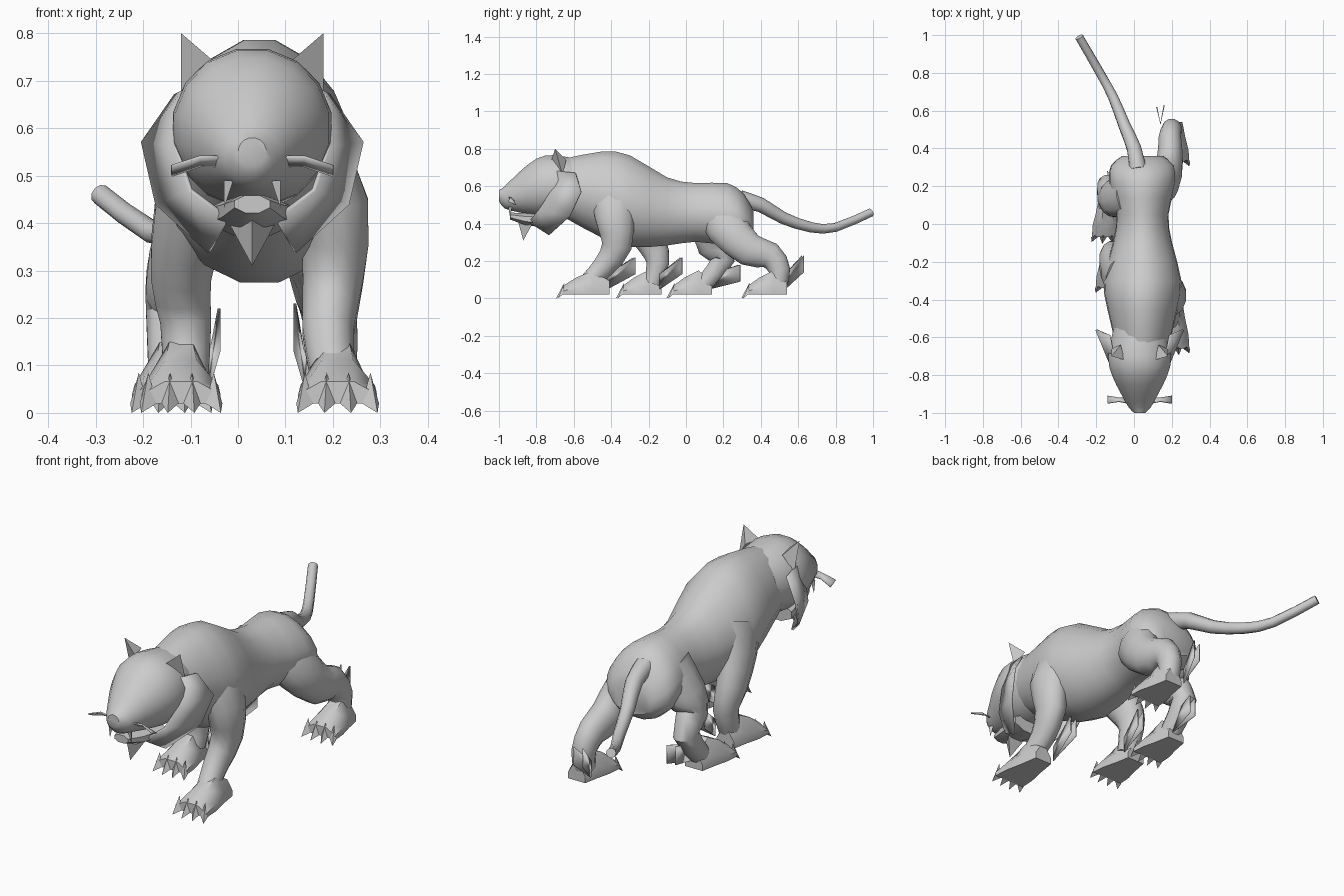
import bpy
import bmesh
from math import sin, cos, tau
from mathutils import Vector

cube = bpy.data.objects.get("Cube")
if cube:
    bpy.data.objects.remove(cube)

colour = (.6, .6, .6, 1)
grey = bpy.data.materials.new("plain_grey")
grey.use_nodes = True
grey.diffuse_color = colour
grey.node_tree.nodes["Principled BSDF"].inputs["Base Color"].default_value = colour

MIDDLE = .03  # x of the line through nose and spine
TETRA = [(0, 1, 2), (0, 1, 3), (1, 2, 3), (0, 2, 3)]
parts = []


def finish(name, mesh_data):
    bmesh.ops.recalc_face_normals(mesh_data, faces=mesh_data.faces)
    mesh = bpy.data.meshes.new(name)
    mesh_data.to_mesh(mesh)
    mesh_data.free()
    mesh.materials.append(grey)
    part = bpy.data.objects.new(name, mesh)
    bpy.context.collection.objects.link(part)
    parts.append(part)
    return part


def smooth_rows(rows):
    """Insert a rounded in-between row into every gap of a table."""
    rows = [Vector(row) for row in rows]
    result = [rows[0]]
    for i, (start, end) in enumerate(zip(rows, rows[1:])):
        before = rows[max(i - 1, 0)]
        after = rows[min(i + 2, len(rows) - 1)]
        middle = (start + end) / 2
        result += [middle + (middle - (before + after) / 2) / 8, end]
    return result


def loft(name, centres, widths, heights, sides=12, axis=None, pinch=0):
    """Skin ellipses along a path, square to it or to a fixed axis; pinch narrows the top."""
    skin = bmesh.new()
    loops = []
    for i, (centre, width, height) in enumerate(zip(centres, widths, heights)):
        before = centres[max(i - 1, 0)]
        after = centres[min(i + 1, len(centres) - 1)]
        along = axis or (after - before).normalized()
        across = Vector((1, 0, 0))
        across = (across - along * across.dot(along)).normalized()
        upward = across.cross(along)
        loop = []
        for k in range(sides):
            angle = tau * (k + .5) / sides
            reach = width * cos(angle) * (1 - pinch * max(sin(angle), 0))
            point = centre + across * reach + upward * height * sin(angle)
            loop.append(skin.verts.new(point))
        loops.append(loop)
    for first, second in zip(loops, loops[1:]):
        for k in range(sides):
            skin.faces.new((first[k - 1], first[k], second[k], second[k - 1]))
    skin.faces.new(loops[0])
    skin.faces.new(loops[-1])
    return finish(name, skin)


def slices(name, x, rows, sides=16, pinch=0):
    """Loft upright slices given as (y, top, bottom, half width)."""
    centres = [Vector((x, y, (top + bottom) / 2)) for y, top, bottom, half in rows]
    heights = [(top - bottom) / 2 for y, top, bottom, half in rows]
    widths = [half for y, top, bottom, half in rows]
    return loft(name, centres, widths, heights, sides, Vector((0, 1, 0)), pinch)


def plate(name, points, faces, thickness=0):
    sheet = bmesh.new()
    verts = [sheet.verts.new(point) for point in points]
    for face in faces:
        sheet.faces.new([verts[i] for i in face])
    part = finish(name, sheet)
    if thickness:
        solidify = part.modifiers.new("thickness", "SOLIDIFY")
        solidify.thickness = thickness
        solidify.offset = 0


def spike(name, root, tip, half_width, ridge):
    """Three-sided point whose base spans x and rises to a ridge."""
    root = Vector(root)
    across = Vector((half_width, 0, 0))
    plate(name, [root - across, root + across, root + Vector(ridge), tip], TETRA)


# Trunk from neck to rump
slices("body", .045, smooth_rows([
    (-.65, .75, .43, .14),
    (-.45, .79, .32, .19),
    (-.3, .77, .27, .21),
    (-.1, .65, .28, .16),
    (.05, .62, .3, .14),
    (.22, .62, .28, .18),
    (.31, .56, .28, .17),
    (.36, .47, .32, .11)]), pinch=.15)

# Skull with muzzle, then the lower jaw and its beard
slices("head", MIDDLE, smooth_rows([
    (-.55, .74, .45, .14),
    (-.7, .77, .43, .17),
    (-.8, .75, .44, .15),
    (-.9, .67, .46, .1),
    (-.97, .6, .48, .06),
    (-1, .58, .52, .03)]))
slices("lower_jaw", MIDDLE, [
    (-.72, .46, .37, .1),
    (-.86, .46, .39, .07),
    (-.94, .46, .42, .04)], sides=8)
spike("chin_tuft", (MIDDLE, -.81, .42), (MIDDLE, -.87, .31), .06, (0, -.09, 0))

# Paired features of the face
for label, sign in (("left", 1), ("right", -1)):
    def mirrored(points):
        return [(MIDDLE + sign * x, y, z) for x, y, z in points]

    plate(label + "_ear", mirrored([
        (.08, -.72, .74), (.15, -.66, .66), (.1, -.64, .74), (.15, -.7, .8)]), TETRA)
    plate(label + "_cheek_ruff", mirrored([
        (.14, -.69, .68), (.16, -.73, .56), (.13, -.79, .47), (.05, -.84, .41),
        (.16, -.59, .67), (.23, -.56, .57), (.2, -.62, .44), (.09, -.73, .34)]),
        [(0, 1, 5, 4), (1, 2, 6, 5), (2, 3, 7, 6)], .01)
    plate(label + "_whiskers", mirrored([
        (.06, -.95, .54), (.06, -.92, .52), (.11, -.94, .54),
        (.11, -.92, .52), (.17, -.95, .52), (.17, -.91, .5)]),
        [(0, 1, 3, 2), (2, 3, 5, 4)], .006)
    fang_root, fang_tip = mirrored([(.05, -.95, .49), (.06, -.94, .43)])
    spike(label + "_fang", fang_root, fang_tip, .01, (0, .02, 0))


def leg(name, path):
    """Leg that tapers from a deep shoulder or thigh to a round ankle."""
    centres = smooth_rows(path)
    upper = [1 - i / (len(centres) - 1) for i in range(len(centres))]
    widths = [.05 + .045 * u ** 1.5 for u in upper]
    depths = [width * (1 + u / 2) for width, u in zip(widths, upper)]
    loft(name + "_leg", centres, widths, depths)


def paw(name, x, heel, toe):
    """Blocky foot, flattened at the sole, that widens to four clawed toes."""
    sole = .02
    length = heel - toe
    rows = [(heel, .1, .05), (heel - length * .35, .16, .065),
            (toe + length * .3, .12, .085), (toe, .07, .09)]
    foot = slices(name + "_paw", x, [
        (y, top, sole * 2 - top, half) for y, top, half in rows], sides=8)
    for vert in foot.data.vertices:
        vert.co.z = max(vert.co.z, sole)
    for i in range(4):
        spread = i - 1.5
        root = Vector((x + spread * .046, toe, sole))
        tip = (x + spread * .056, toe - .04 + abs(spread) * .01, 0)
        spike(f"{name}_claw_{i + 1}", root, tip, .018, (0, .01, .065))


def ankle_tuft(name, x, y, length, top):
    """Folded leaf of fur behind the ankle."""
    points = [(x, y, .05), (x, y, .13)]
    for lean in (-.02, .02):
        tip = y + length - abs(lean - .02) / 4
        points += [(x + lean, tip, top), (x + lean, tip, top - .09)]
    plate(name + "_ankle_tuft", points, [(0, 1, 2, 3), (0, 1, 4, 5)], .006)


# Legs, each in its own stage of the walk
leg("left_front", [(.13, -.38, .56), (.2, -.38, .43), (.2, -.37, .28),
                   (.19, -.44, .17), (.2, -.52, .09)])
leg("right_front", [(-.06, -.3, .54), (-.1, -.25, .42), (-.12, -.18, .29),
                    (-.11, -.15, .19), (-.11, -.18, .08)])
leg("left_back", [(.08, .19, .48), (.16, .22, .38), (.19, .34, .26),
                  (.19, .45, .23), (.2, .5, .15), (.2, .49, .07)])
leg("right_back", [(-.02, .17, .48), (-.1, .14, .37), (-.13, .14, .28),
                   (-.14, .2, .21), (-.14, .1, .08)])

for name, x, heel, toe, tuft_x, tuft_length, tuft_top in (
        ("left_front", .21, -.41, -.66, .14, .15, .22),
        ("right_front", -.12, -.13, -.34, -.06, .12, .22),
        ("left_back", .21, .54, .33, .14, .1, .23),
        ("right_back", -.14, .14, -.07, -.12, .16, .18)):
    paw(name, x, heel, toe)
    ankle_tuft(name, tuft_x, heel - .01, tuft_length, tuft_top)

# Tail sweeping to the right, thinning towards the tip
tail_path = smooth_rows([
    (.02, .29, .53), (0, .4, .5), (-.05, .52, .43), (-.11, .67, .38),
    (-.18, .8, .38), (-.29, .99, .46)])
tail_radii = [.022 + .026 * (1 - i / len(tail_path)) ** 2 for i in range(len(tail_path))]
loft("tail", tail_path, tail_radii, tail_radii, sides=10)

# Smooth shading that keeps creases
bpy.ops.object.select_all(action="DESELECT")
for part in parts:
    part.select_set(True)
bpy.context.view_layer.objects.active = parts[0]
bpy.ops.object.shade_smooth_by_angle(angle=.7)
